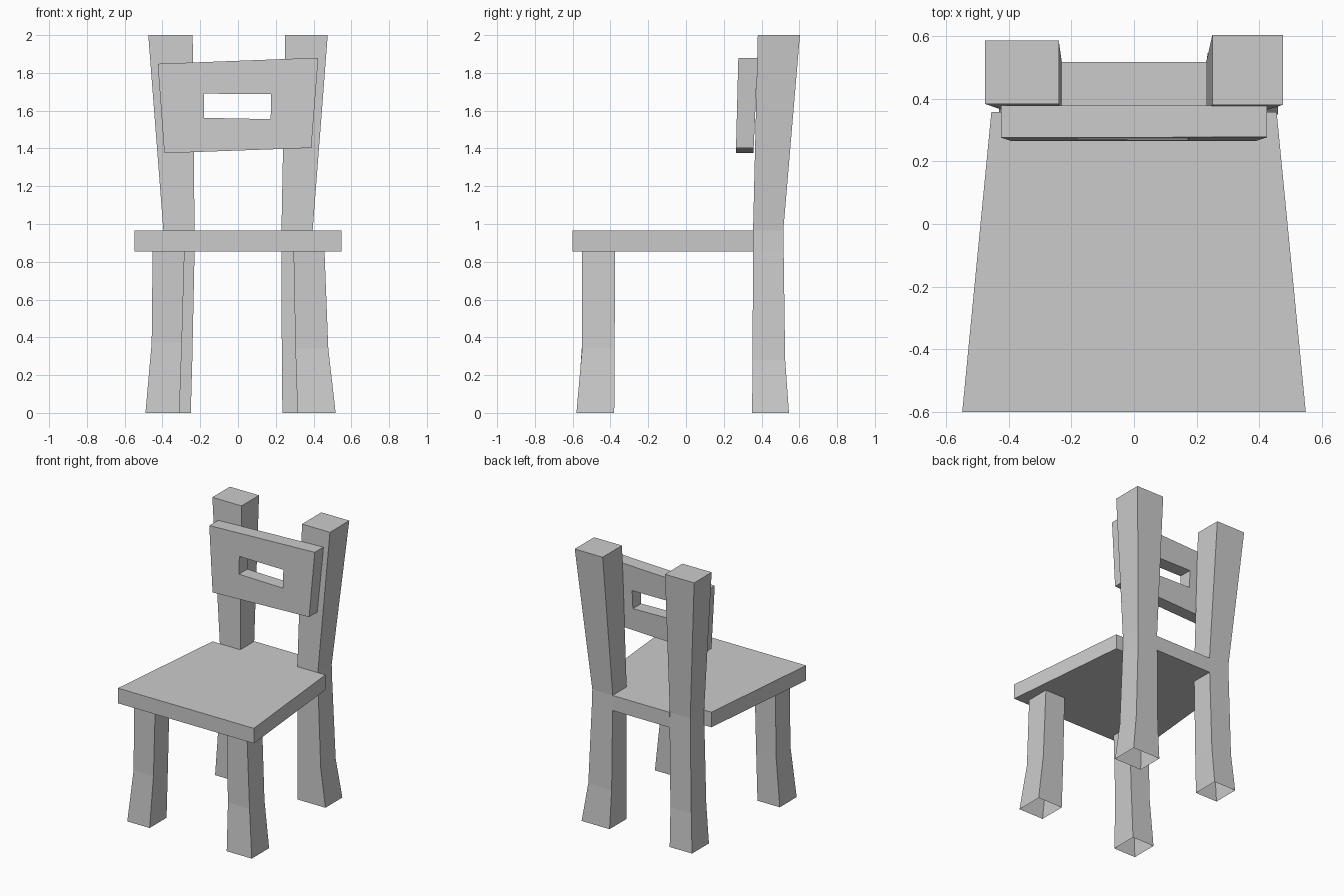
import bpy, bmesh

if "Cube" in bpy.data.objects:
    bpy.data.objects.remove(bpy.data.objects["Cube"])


def make_object(name, bm):
    bmesh.ops.recalc_face_normals(bm, faces=bm.faces)
    mesh = bpy.data.meshes.new(name)
    bm.to_mesh(mesh)
    bm.free()
    ob = bpy.data.objects.new(name, mesh)
    bpy.context.collection.objects.link(ob)


def loft_leg(name, sections):
    """Square tube through (x0, x1, y0, y1, z) sections, open at the foot."""
    bm = bmesh.new()
    rings = [[bm.verts.new(p) for p in ((x0, y0, z), (x1, y0, z), (x1, y1, z), (x0, y1, z))]
             for x0, x1, y0, y1, z in sections]
    for a, b in zip(rings, rings[1:]):
        for i in range(4):
            j = (i + 1) % 4
            bm.faces.new((a[i], a[j], b[j], b[i]))
    bm.faces.new(rings[-1])
    make_object(name, bm)


# Front legs, flared slightly at the foot
loft_leg("front_leg_left", [(-.49, -.31, -.575, -.38, 0), (-.457, -.297, -.55, -.383, .37),
                            (-.452, -.283, -.55, -.385, .855)])
loft_leg("front_leg_right", [(.315, .517, -.58, -.38, 0), (.304, .478, -.55, -.378, .34),
                             (.294, .458, -.55, -.375, .855)])

# Rear legs continuing up into the back posts
loft_leg("rear_post_left", [(-.43, -.25, .35, .545, 0), (-.41, -.242, .352, .525, .28),
                            (-.397, -.23, .355, .517, .855), (-.395, -.23, .355, .515, .965),
                            (-.475, -.24, .383, .585, 2)])
loft_leg("rear_post_right", [(.235, .46, .35, .545, 0), (.232, .42, .352, .525, .28),
                             (.23, .397, .355, .517, .855), (.23, .395, .355, .515, .965),
                             (.25, .475, .38, .603, 2)])

# Tapered seat with a tongue filling the gap between the posts
bm = bmesh.new()
outline = [(-.548, -.6), (.548, -.6), (.455, .357), (.23, .357),
           (.23, .517), (-.23, .517), (-.23, .357), (-.455, .357)]
base = bm.faces.new([bm.verts.new((x, y, .855)) for x, y in outline])
top = bmesh.ops.extrude_face_region(bm, geom=[base], use_keep_orig=True)
bmesh.ops.translate(bm, vec=(0, 0, .11),
                    verts=[v for v in top["geom"] if isinstance(v, bmesh.types.BMVert)])
make_object("seat", bm)

# Crooked backrest panel with a grip slot, leaning with the posts
outer = [(-.39, 1.375), (.388, 1.403), (.425, 1.88), (-.425, 1.848)]
slot = [(-.18, 1.562), (.173, 1.555), (.175, 1.688), (-.18, 1.69)]
bm = bmesh.new()


def panel_loop(points, y_low, y_high):
    return [bm.verts.new((x, y_low + (y_high - y_low) * (z - 1.375) / .505, z)) for x, z in points]


fo, fi = panel_loop(outer, .264, .277), panel_loop(slot, .264, .277)
bo, bi = panel_loop(outer, .357, .379), panel_loop(slot, .357, .379)
for a, b in ((fo, fi), (fi, bi), (bi, bo), (bo, fo)):
    for i in range(4):
        j = (i + 1) % 4
        bm.faces.new((a[i], a[j], b[j], b[i]))
make_object("backrest", bm)
